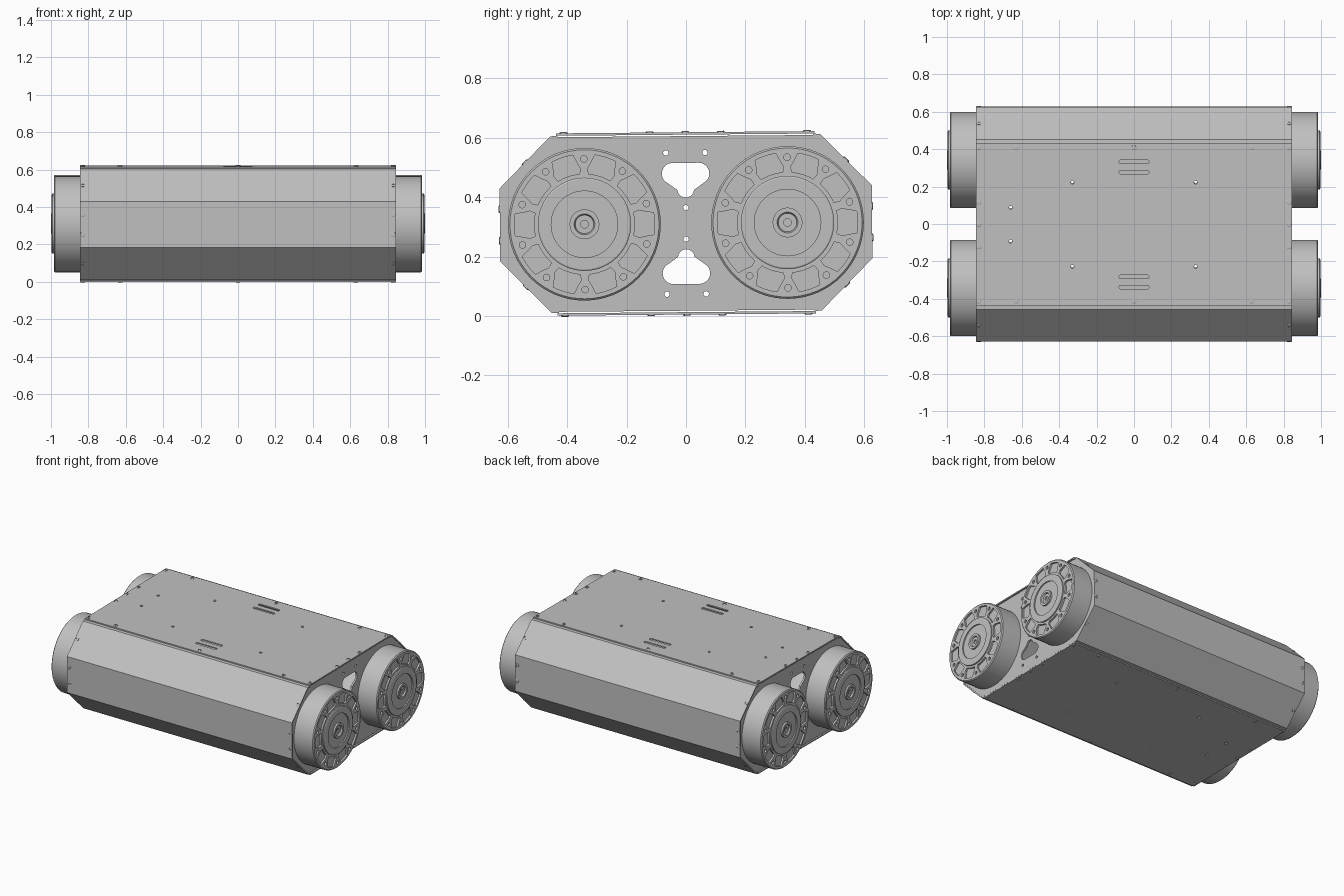
import bpy, bmesh
from math import sin, cos, radians, pi
from mathutils import Matrix, Vector

cube = bpy.data.objects.get("Cube")
if cube:
    bpy.data.objects.remove(cube, do_unlink=True)

metal = bpy.data.materials.new("grey metal")
metal.use_nodes = True
GREY = (0.53, 0.53, 0.53, 1)
metal.diffuse_color = GREY
metal.node_tree.nodes["Principled BSDF"].inputs["Base Color"].default_value = GREY

# The whole body leans very slightly about its long axis
LEAN = Matrix.Translation((0, 0, 0.3115)) @ Matrix.Rotation(radians(0.5), 4, 'X')
# Maps a flat (y, z) outline to a plate facing x
FACE_X = Matrix(((0, 0, 1, 0), (1, 0, 0, 0), (0, 1, 0, 0), (0, 0, 0, 1)))


def finish(name, bm, matrix):
    bmesh.ops.remove_doubles(bm, verts=bm.verts, dist=1e-5)
    bm.transform(LEAN @ matrix)
    bmesh.ops.recalc_face_normals(bm, faces=bm.faces)
    mesh = bpy.data.meshes.new(name)
    bm.to_mesh(mesh)
    bm.free()
    mesh.materials.clear()
    mesh.materials.append(metal)
    mesh.shade_smooth()
    mesh.set_sharp_from_angle(angle=radians(30))
    obj = bpy.data.objects.new(name, mesh)
    bpy.context.collection.objects.link(obj)
    return obj


def plate(name, loops, thickness, matrix):
    """Flat sheet: first loop is the outline, the others are holes."""
    curve = bpy.data.curves.new(name + " outline", 'CURVE')
    curve.dimensions = '2D'
    curve.fill_mode = 'BOTH'
    curve.extrude = thickness / 2
    for loop in loops:
        spline = curve.splines.new('POLY')
        spline.points.add(len(loop) - 1)
        for point, (u, v) in zip(spline.points, loop):
            point.co = (u, v, 0, 1)
        spline.use_cyclic_u = True
    temp = bpy.data.objects.new(name + " outline", curve)
    bpy.context.collection.objects.link(temp)
    graph = bpy.context.evaluated_depsgraph_get()
    flat = bpy.data.meshes.new_from_object(temp.evaluated_get(graph))
    bm = bmesh.new()
    bm.from_mesh(flat)
    bpy.data.objects.remove(temp, do_unlink=True)
    bpy.data.curves.remove(curve)
    bpy.data.meshes.remove(flat)
    return finish(name, bm, matrix)


def lathe(name, profile, matrix, steps):
    """Spin (radius, height) points around local z."""
    bm = bmesh.new()
    verts = [bm.verts.new((r, 0, h)) for r, h in profile]
    edges = [bm.edges.new(pair) for pair in zip(verts, verts[1:])]
    bmesh.ops.spin(bm, geom=verts + edges, axis=(0, 0, 1), cent=(0, 0, 0),
                   angle=2 * pi, steps=steps, use_merge=False)
    return finish(name, bm, matrix)


def arc(cx, cy, r, start, end, n=10):
    angles = [radians(start + (end - start) * i / n) for i in range(n + 1)]
    return [(cx + r * cos(a), cy + r * sin(a)) for a in angles]


def circle(cx, cy, r, n=16):
    return arc(cx, cy, r, 0, 360, n)[:-1]


def slot(cx, cy, half, r):
    return arc(cx + half, cy, r, -90, 90) + arc(cx - half, cy, r, 90, 270)


def rectangle(hx, hy):
    return [(-hx, -hy), (hx, -hy), (hx, hy), (-hx, hy)]


# Top and bottom covers
through = [circle(x, y, 0.009) for x in (-0.33, 0.33) for y in (-0.225, 0.225)]
through += [circle(-0.66, y, 0.009) for y in (-0.09, 0.09)]
vents = [slot(0, s * y, 0.07, 0.01) for s in (-1, 1) for y in (0.28, 0.335)]
outline = rectangle(0.845, 0.435)
plate("top_cover", [outline] + through + vents, 0.008, Matrix.Translation((0, 0, 0.303)))
plate("bottom_cover", [outline] + through, 0.008, Matrix.Translation((0, 0, -0.303)))

# Bent front and back panels
outer = [(0.43, 0.299), (0.455, 0.297), (0.627, 0.123)]
inner = [(0.43, 0.291), (0.452, 0.289), (0.619, 0.12)]
outer += [(y, -z) for y, z in reversed(outer)]
inner += [(y, -z) for y, z in reversed(inner)]
for name, side in (("front_panel", -1), ("back_panel", 1)):
    bend = [(side * y, z) for y, z in outer + inner[::-1]]
    plate(name, [bend], 1.69, FACE_X)

# End plates with three-lobed openings and small holes
octagon = [(y * 0.99, z * 0.99) for y, z in outer[1:-1]]
octagon += [(-y, -z) for y, z in octagon]
lobes = (arc(0.044, 0.168, 0.036, 90, -65) + arc(0, 0.115, 0.028, -5, -175)
         + arc(-0.044, 0.168, 0.036, -115, -270))
holes = [lobes, [(y, -z) for y, z in lobes]]
holes += [circle(0, z, 0.009) for z in (-0.053, 0.053)]
holes += [circle(y, z, 0.009) for y in (-0.066, 0.066) for z in (-0.238, 0.238)]
for name, side in (("left", 1), ("right", -1)):
    plate(name + "_end_plate", [octagon] + holes, 0.012,
          Matrix.Translation((side * 0.834, 0, 0)) @ FACE_X)

# Wheel body with a raised hub, and a face ring with pockets and bolt holes
wheel_profile = [(0, 0), (0.257, 0), (0.257, 0.139), (0.251, 0.145), (0.245, 0.145),
                 (0.245, 0.133), (0.157, 0.133), (0.157, 0.153), (0.152, 0.156),
                 (0.112, 0.156), (0.112, 0.148), (0.05, 0.148), (0.05, 0.16),
                 (0.035, 0.16), (0.031, 0.15), (0.013, 0.15), (0.013, 0.142), (0, 0.142)]


def pocket(mid):
    corner = [(0.208, 11.5), (0.19, 14)]
    side = [(r * cos(radians(mid + a)), r * sin(radians(mid + a))) for r, a in corner]
    other = [(r * cos(radians(mid - a)), r * sin(radians(mid - a))) for r, a in corner]
    return (arc(0, 0, 0.236, mid - 9, mid + 9) + side
            + arc(0, 0, 0.17, mid + 13, mid - 13) + other[::-1])


ring = [circle(0, 0, 0.2455, 64), circle(0, 0, 0.156, 64)]
for i in range(10):
    turn = radians(90 + 36 * i)
    ring += [pocket(108 + 36 * i), circle(0.22 * cos(turn), 0.22 * sin(turn), 0.011)]

for end, side in (("left", 1), ("right", -1)):
    for row, y in (("front", -0.342), ("back", 0.342)):
        spot = Matrix.Translation((side * 0.84, y, 0))
        if side < 0:
            spot = spot @ Matrix.Rotation(pi, 4, 'Z')
        name = row + "_" + end + "_wheel"
        lathe(name, wheel_profile, spot @ FACE_X, 64)
        plate(name + "_face", ring, 0.012,
              spot @ Matrix.Translation((0.139, 0, 0)) @ FACE_X)

# Screw heads with sockets
screw_profile = [(0.013, -0.002), (0.013, 0.002), (0.01, 0.004),
                 (0.006, 0.004), (0.006, 0.001), (0, 0.001)]


def screw(name, place, normal):
    aim = Vector(normal).to_track_quat('Z', 'Y').to_matrix().to_4x4()
    lathe(name, screw_profile, Matrix.Translation(place) @ aim, 12)


for label, up in (("top", 1), ("bottom", -1)):
    spots = [(x, y) for x in (-0.83, 0.83) for y in (-0.41, -0.12, 0, 0.12, 0.41)]
    spots += [(x, y) for x in (-0.63, 0, 0.63) for y in (-0.41, 0.41)]
    for x, y in spots:
        screw(label + "_screw", (x, y, up * 0.307), (0, 0, up))

for label, out in (("front", -1), ("back", 1)):
    for x in (-0.83, 0.83):
        for up in (-1, 1):
            screw(label + "_screw", (x, out * 0.627, up * 0.053), (0, out, 0))
            screw(label + "_slope_screw", (x, out * 0.541, up * 0.21), (0, out, up))
